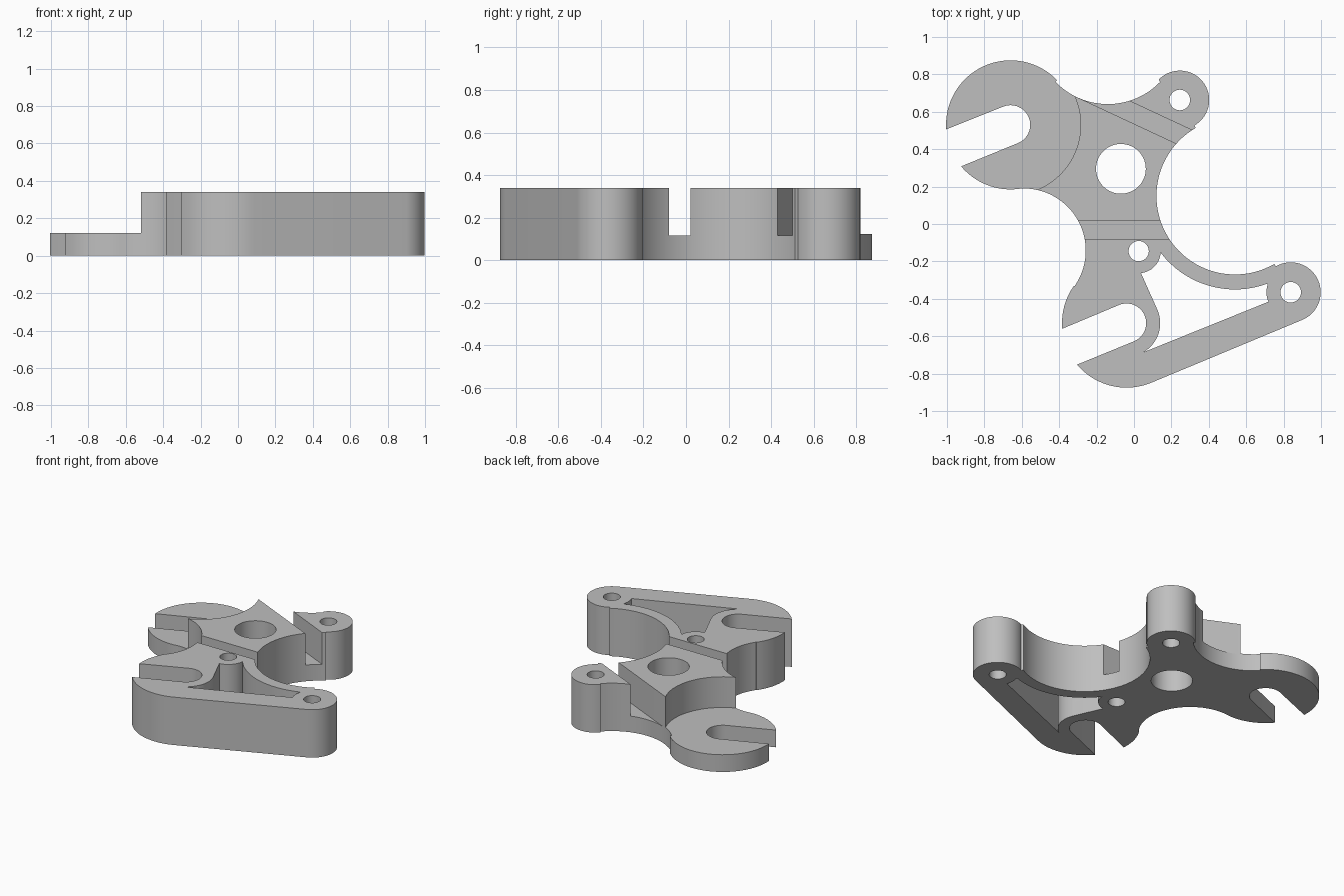
import bpy, bmesh
from math import cos, sin, radians
from mathutils import Matrix, Vector

cube = bpy.data.objects.get("Cube")
if cube:
    bpy.data.objects.remove(cube, do_unlink=True)

HEIGHT = 0.34
SLOT_FLOOR = 0.115
JAW_TOP = 0.122

# Centres shared by the outline, holes and cutters
UPPER_JAW = (-0.66, 0.53)
LOWER_JAW = (-0.04, -0.53)
UPPER_EAR = (0.245, 0.663)
LOWER_EAR = (0.838, -0.365)
BIG_SCOOP = (0.54, 0.15)
SMALL_HOLE = (0.025, -0.145)


def arc(centre, r, start, end):
    """Points along an arc, angles in degrees."""
    steps = max(4, round(abs(end - start) / 4))
    pts = []
    for i in range(steps + 1):
        a = radians(start + (end - start) * i / steps)
        pts.append((centre[0] + r * cos(a), centre[1] + r * sin(a)))
    return pts


def prism(name, pts, z0, z1):
    """Extrude a closed 2D outline from z0 to z1."""
    bm = bmesh.new()
    face = bm.faces.new([bm.verts.new((x, y, z0)) for x, y in pts])
    top = bmesh.ops.extrude_face_region(bm, geom=[face])["geom"]
    moved = [v for v in top if isinstance(v, bmesh.types.BMVert)]
    bmesh.ops.translate(bm, verts=moved, vec=(0, 0, z1 - z0))
    bmesh.ops.recalc_face_normals(bm, faces=bm.faces)
    mesh = bpy.data.meshes.new(name)
    bm.to_mesh(mesh)
    bm.free()
    obj = bpy.data.objects.new(name, mesh)
    bpy.context.collection.objects.link(obj)
    return obj


def disc(name, centre, r, z0=-0.1):
    return prism(name, arc(centre, r, 0, 360)[:-1], z0, 0.5)


def bar(name, centre, length, width, angle):
    turn = Matrix.Rotation(radians(angle), 2)
    pts = []
    for sx, sy in ((-1, -1), (1, -1), (1, 1), (-1, 1)):
        pts.append(Vector(centre) + turn @ Vector((sx * length / 2, sy * width / 2)))
    return prism(name, pts, SLOT_FLOOR, 0.5)


# Plate outline, clockwise from the upper jaw tip; both jaws are open wrench ends
outline = arc(UPPER_JAW, 0.345, 184, 44)
outline += arc((-0.14, 1.03), 0.389, 224, 316)
outline += arc(UPPER_EAR, 0.157, 136, -60)
outline += arc(BIG_SCOOP, 0.42, 120, 300)
outline += arc(LOWER_EAR, 0.16, 120, -67.5)
outline += arc(LOWER_JAW, 0.345, -67.5, -140)
outline += arc(LOWER_JAW, 0.105, -67.5, 112.5)
outline += arc(LOWER_JAW, 0.345, 185, 145)
outline += arc((-0.59, -0.142), 0.332, -35, 96 - 0)[:-1]
outline += arc(UPPER_JAW, 0.345, -84, -140)
outline += arc(UPPER_JAW, 0.105, -67.5, 112.5)
body = prism("multi_tool_body", outline, 0, HEIGHT)

# Window between the lower jaw, the pivot boss and the long arm
window = arc(SMALL_HOLE, 0.118, -84, -3)
window += arc(BIG_SCOOP, 0.5, 218, 290)
window += arc(LOWER_EAR, 0.13, 162, 203)
window += arc(LOWER_JAW, 0.18, -60, 25)

cutters = [
    prism("window_cutter", window, -0.1, 0.5),
    disc("centre_hole_cutter", (-0.07, 0.295), 0.133),
    disc("upper_ear_hole_cutter", UPPER_EAR, 0.055),
    disc("pivot_hole_cutter", SMALL_HOLE, 0.054),
    disc("lower_ear_hole_cutter", LOWER_EAR, 0.055),
    disc("thin_jaw_cutter", UPPER_JAW, 0.375, JAW_TOP),
    bar("straight_slot_cutter", (-0.05, -0.03), 0.7, 0.1, 0),
    bar("angled_slot_cutter", (0.03, 0.577), 0.72, 0.1, -25),
]

bpy.context.view_layer.objects.active = body
for cutter in cutters:
    cutter.hide_render = True
    mod = body.modifiers.new(cutter.name, "BOOLEAN")
    mod.operation = "DIFFERENCE"
    mod.solver = "EXACT"
    mod.object = cutter
    bpy.ops.object.modifier_apply(modifier=mod.name)
    bpy.data.objects.remove(cutter, do_unlink=True)

# Plain grey metal
grey = bpy.data.materials.new("plain_grey")
grey.use_nodes = True
colour = (0.52, 0.52, 0.52, 1)
grey.diffuse_color = colour
grey.node_tree.nodes["Principled BSDF"].inputs["Base Color"].default_value = colour
body.data.materials.clear()
body.data.materials.append(grey)

# Smooth curved walls, crisp edges
bpy.ops.object.select_all(action="DESELECT")
body.select_set(True)
bpy.ops.object.shade_smooth_by_angle(angle=radians(30))
